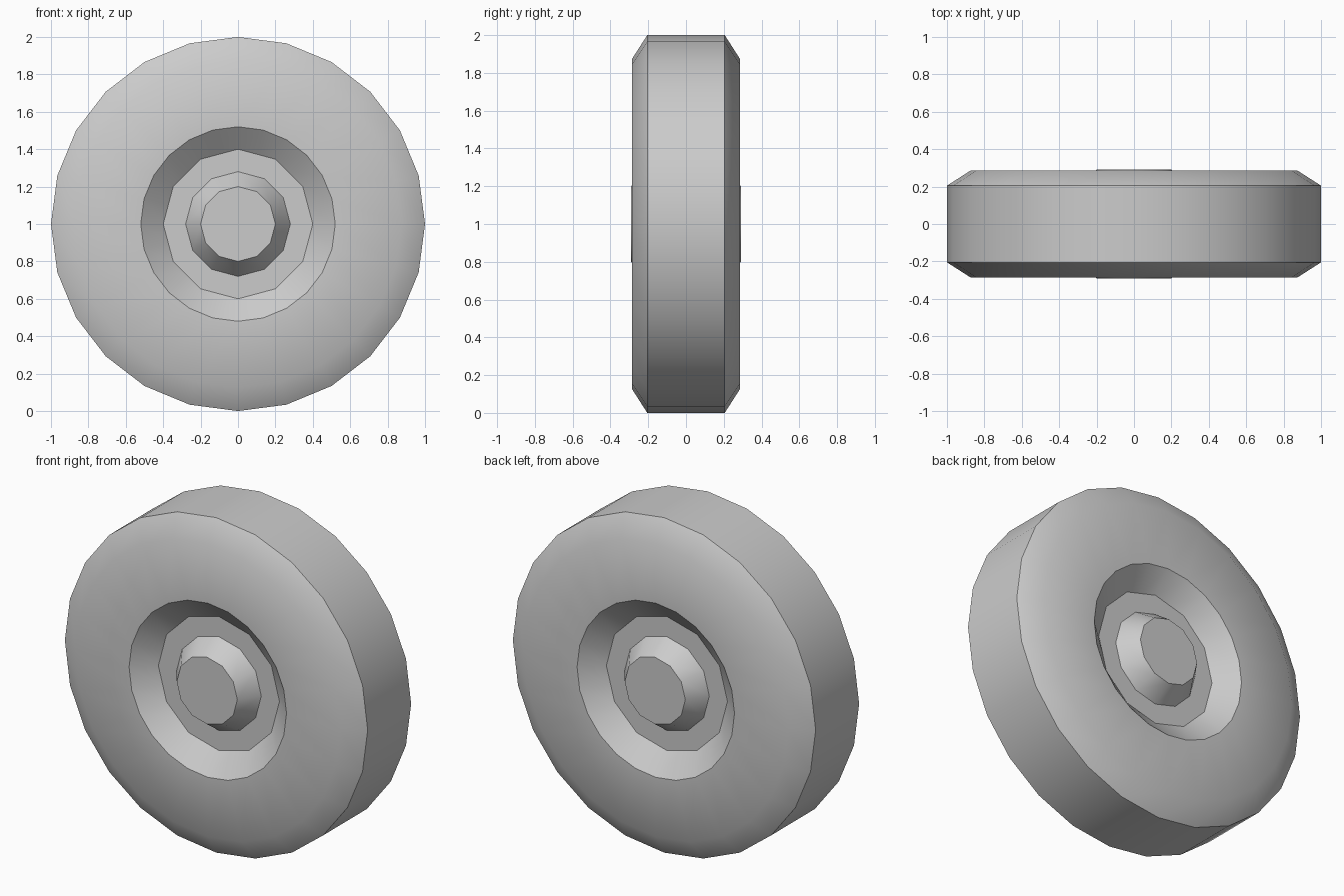
import bpy, bmesh
from math import sin, cos, pi, radians

if "Cube" in bpy.data.objects:
    bpy.data.objects.remove(bpy.data.objects["Cube"])


def ring(bm, r, y, n, sides):
    """Ring of n points about the y axis, lying on a polygon of `sides` sides."""
    step = n // sides
    verts = []
    for i in range(n):
        a = 2 * pi * i / n
        # points between corners sit on the straight polygon edge
        rr = r if i % step == 0 else r * cos(pi / sides)
        verts.append(bm.verts.new((rr * sin(a), y, 1 + rr * cos(a))))
    return verts


def lathe(name, profile, n, cap=None):
    bm = bmesh.new()
    rings = [ring(bm, r, y, n, s) for r, y, s in profile]
    for a, b in zip(rings, rings[1:]):
        for i in range(n):
            j = (i + 1) % n
            bm.faces.new((a[i], a[j], b[j], b[i]))
    if cap:
        bm.faces.new(rings[-1])
    bm.normal_update()
    # make the outside face outward
    ref = bm.faces[:][-1] if cap else max(bm.faces, key=lambda f: (f.calc_center_median().z))
    c = ref.calc_center_median()
    d = ref.normal.y * c.y if cap else ref.normal.z
    if d < 0:
        bmesh.ops.reverse_faces(bm, faces=bm.faces[:])
    me = bpy.data.meshes.new(name)
    bm.to_mesh(me)
    bm.free()
    ob = bpy.data.objects.new(name, me)
    bpy.context.collection.objects.link(ob)
    bpy.ops.object.select_all(action='DESELECT')
    ob.select_set(True)
    bpy.context.view_layer.objects.active = ob
    bpy.ops.object.shade_smooth_by_angle(angle=radians(36))
    return ob


# Tyre: tread, bevelled shoulder, side wall, dished recess and its flat floor
half = [(0.28, 0.18, 12), (0.40, 0.18, 12), (0.52, 0.285, 24),
        (0.875, 0.285, 24), (1.0, 0.205, 24)]
front = [(r, -y, s) for r, y, s in half]
lathe("tyre", front + half[::-1], 24)

# Hub caps: tapered twelve-sided plugs on both sides
for name, s in (("hub_front", -1), ("hub_back", 1)):
    lathe(name, [(0.28, s * 0.18, 12), (0.20, s * 0.292, 12)], 12, cap=True)
